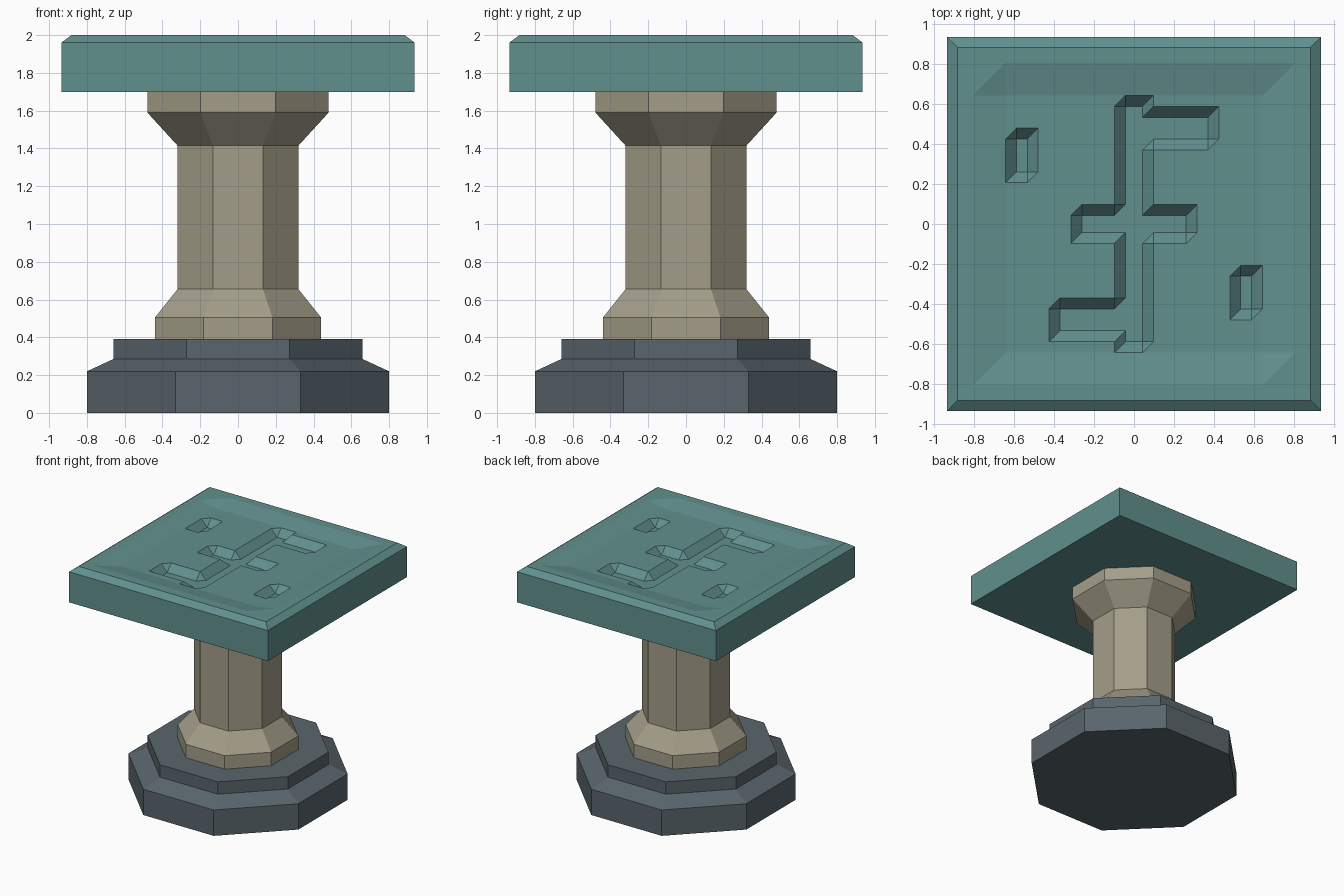
import bpy, bmesh, math

if "Cube" in bpy.data.objects:
    bpy.data.objects.remove(bpy.data.objects["Cube"])


def material(name, rgb):
    m = bpy.data.materials.new(name)
    m.diffuse_color = (*rgb, 1)
    m.use_nodes = True
    m.node_tree.nodes["Principled BSDF"].inputs["Base Color"].default_value = m.diffuse_color
    return m


def finish(bm, name, mat):
    bmesh.ops.recalc_face_normals(bm, faces=bm.faces)
    me = bpy.data.meshes.new(name)
    bm.to_mesh(me)
    bm.free()
    me.materials.append(mat)
    ob = bpy.data.objects.new(name, me)
    bpy.context.collection.objects.link(ob)
    return ob


def octagon_stack(name, profile, mat):
    """Eight-sided turned part; profile is (half width across flats, z)."""
    bm = bmesh.new()
    rings = []
    for half, z in profile:
        r = half / math.cos(math.pi / 8)
        angles = [math.pi / 8 + i * math.pi / 4 for i in range(8)]
        rings.append([bm.verts.new((r * math.cos(a), r * math.sin(a), z)) for a in angles])
    for lo, hi in zip(rings, rings[1:]):
        for i in range(8):
            j = (i + 1) % 8
            bm.faces.new((lo[i], lo[j], hi[j], hi[i]))
    bm.faces.new(rings[0][::-1])
    bm.faces.new(rings[-1])
    return finish(bm, name, mat)


slate = material("slate", (0.10, 0.13, 0.15))
stone = material("stone", (0.37, 0.34, 0.25))
teal = material("teal", (0.12, 0.28, 0.27))

# Stepped base and flared column
octagon_stack("base", [(0.80, 0), (0.80, 0.22), (0.66, 0.285), (0.66, 0.39)], slate)
octagon_stack("column", [(0.44, 0.39), (0.44, 0.505), (0.32, 0.655), (0.32, 1.415),
                         (0.48, 1.59), (0.48, 1.70)], stone)

# Slab top: a grid of heights with a shallow dish and carved channels
RIM, DISH, FLOOR = 2.0, 0.03, 0.09
half = [0.043 + 0.0545 * k for k in range(12)] + [0.806, 0.8825]
grid = [-v for v in reversed(half)] + half
channels = [  # x0, x1, y0, y1 of each channel floor
    (-0.043, 0.043, -0.588, 0.588),
    (0.0, 0.37, 0.425, 0.534),
    (-0.261, 0.261, -0.043, 0.043),
    (-0.37, 0.0, -0.534, -0.425),
    (-0.588, -0.534, 0.261, 0.425),
    (0.534, 0.588, -0.425, -0.261),
]


def height(x, y):
    e = 0.01
    if any(a - e < x < b + e and c - e < y < d + e for a, b, c, d in channels):
        return RIM - FLOOR
    return RIM - DISH if max(abs(x), abs(y)) < 0.7 else RIM


bm = bmesh.new()
v = [[bm.verts.new((x, y, height(x, y))) for y in grid] for x in grid]
for i in range(len(grid) - 1):
    for j in range(len(grid) - 1):
        bm.faces.new((v[i][j], v[i + 1][j], v[i + 1][j + 1]))
        bm.faces.new((v[i][j], v[i + 1][j + 1], v[i][j + 1]))

# Slab chamfer, sides and underside
for scale, z in ((0.935 / 0.8825, 1.96), (1, 1.70)):
    border = [e for e in bm.edges if e.is_boundary]
    new = bmesh.ops.extrude_edge_only(bm, edges=border)["geom"]
    for p in new:
        if isinstance(p, bmesh.types.BMVert):
            p.co = (p.co.x * scale, p.co.y * scale, z)
bmesh.ops.holes_fill(bm, edges=[e for e in bm.edges if e.is_boundary], sides=0)
finish(bm, "carved_slab", teal)
